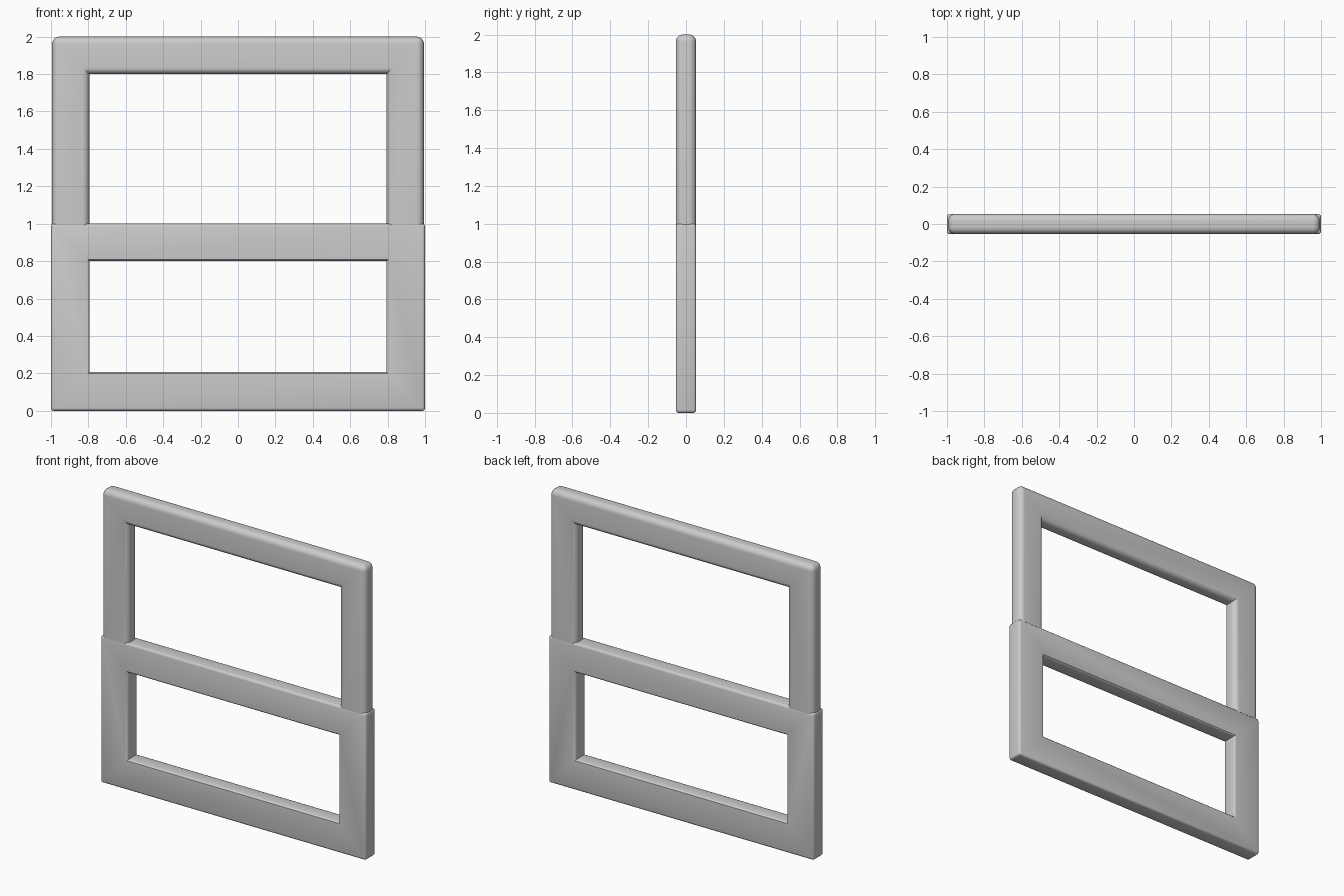
import bpy, bmesh

if "Cube" in bpy.data.objects:
    bpy.data.objects.remove(bpy.data.objects["Cube"])

HALF_T = 0.054   # half thickness of both sashes


def make_part(name, outer, inner, closed, radius, segments):
    """Strip between two matching outlines, extruded in y, with rounded edges."""
    bm = bmesh.new()
    n = len(outer)
    rows = []
    for pts in (outer, inner):
        rows.append([bm.verts.new((x, -HALF_T, z)) for x, z in pts])
    for i in range(n if closed else n - 1):
        j = (i + 1) % n
        bm.faces.new((rows[0][i], rows[0][j], rows[1][j], rows[1][i]))
    ext = bmesh.ops.extrude_face_region(bm, geom=bm.faces[:], use_keep_orig=True)
    moved = [v for v in ext["geom"] if isinstance(v, bmesh.types.BMVert)]
    bmesh.ops.translate(bm, verts=moved, vec=(0, 2 * HALF_T, 0))
    bmesh.ops.recalc_face_normals(bm, faces=bm.faces[:])

    # Round the long edges and the outer corners, leaving open ends flat
    corners = {(round(x, 3), round(z, 3)) for x, z in outer}
    picked = []
    for e in bm.edges:
        if e.calc_face_angle(0) < 0.5:
            continue
        a, b = (v.co for v in e.verts)
        if not closed and abs(a.z - outer[0][1]) < 1e-4 and abs(b.z - outer[0][1]) < 1e-4:
            continue
        along_y = abs(a.y - b.y) > 0.01
        if along_y and (round(a.x, 3), round(a.z, 3)) not in corners:
            continue
        picked.append(e)
    bmesh.ops.bevel(bm, geom=picked, offset=radius, segments=segments,
                    profile=0.5, affect='EDGES', clamp_overlap=True)
    bmesh.ops.recalc_face_normals(bm, faces=bm.faces[:])
    mesh = bpy.data.meshes.new(name)
    bm.to_mesh(mesh)
    bm.free()
    obj = bpy.data.objects.new(name, mesh)
    bpy.context.collection.objects.link(obj)
    bpy.context.view_layer.objects.active = obj
    obj.select_set(True)
    bpy.ops.object.shade_smooth_by_angle()
    obj.select_set(False)
    return obj


# Lower sash: closed rectangular frame with lightly eased edges
make_part("lower_sash",
          [(-1, 0), (1, 0), (1, 1), (-1, 1)],
          [(-0.795, 0.207), (0.795, 0.207), (0.795, 0.8), (-0.795, 0.8)],
          True, 0.015, 3)

# Upper sash: arch of three rails with generously rounded edges
make_part("upper_sash",
          [(-0.994, 0.99), (-0.994, 2), (0.994, 2), (0.994, 0.99)],
          [(-0.795, 0.99), (-0.795, 1.8), (0.795, 1.8), (0.795, 0.99)],
          False, 0.038, 6)
